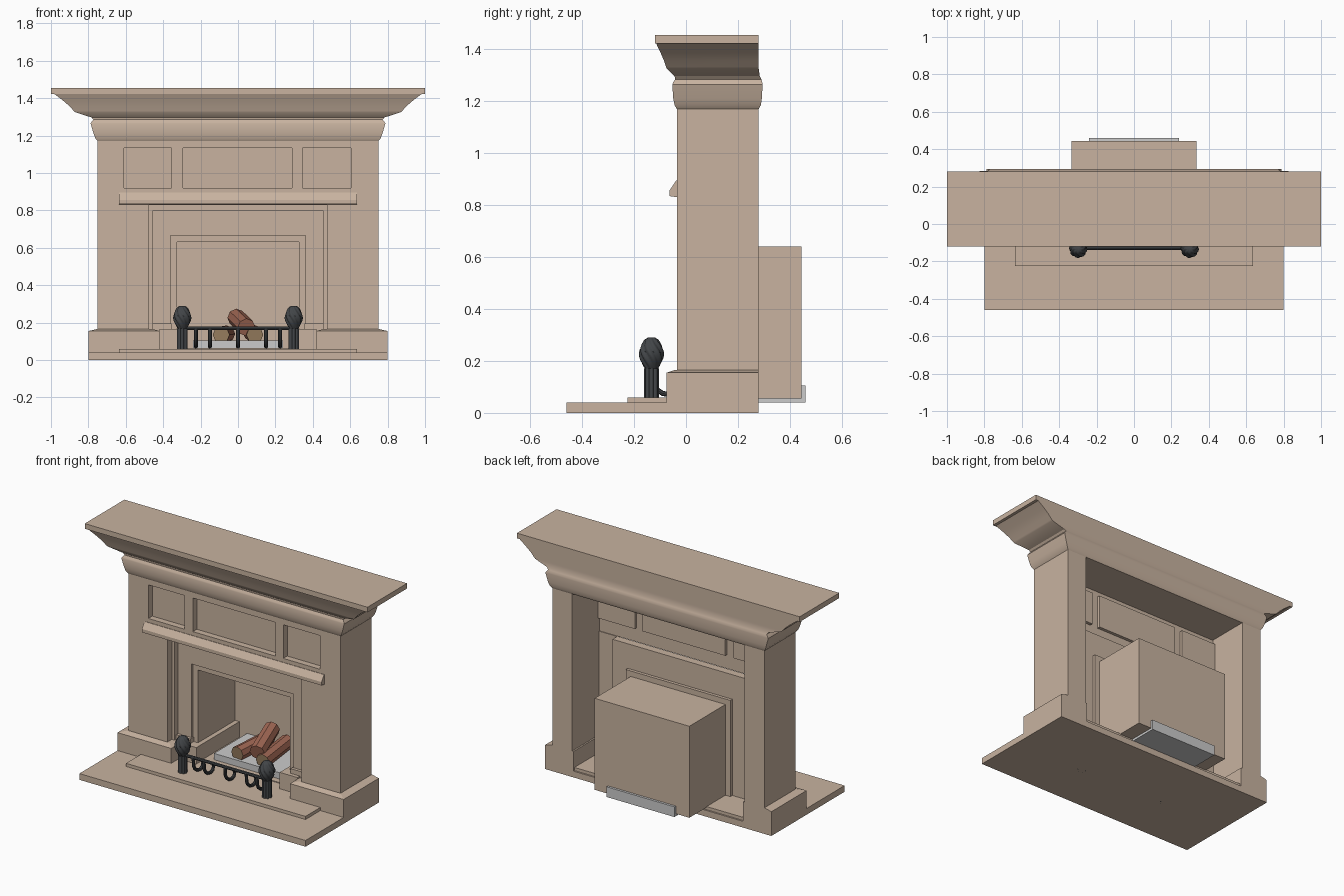
import bpy, bmesh, math
from mathutils import Vector

if "Cube" in bpy.data.objects:
    bpy.data.objects.remove(bpy.data.objects["Cube"])


def material(name, rgb):
    m = bpy.data.materials.new(name)
    m.diffuse_color = (*rgb, 1)
    m.use_nodes = True
    m.node_tree.nodes["Principled BSDF"].inputs["Base Color"].default_value = m.diffuse_color
    return m


STONE = material("stone", (0.58, 0.45, 0.35))
IRON = material("iron", (0.055, 0.06, 0.065))
BARK = material("bark", (0.36, 0.14, 0.09))
WOOD = material("cut_wood", (0.30, 0.20, 0.11))


def finish(name, bm, mat=STONE, smooth=None):
    bmesh.ops.recalc_face_normals(bm, faces=bm.faces)
    me = bpy.data.meshes.new(name)
    bm.to_mesh(me)
    bm.free()
    ob = bpy.data.objects.new(name, me)
    bpy.context.collection.objects.link(ob)
    if mat:
        me.materials.append(mat)
    if smooth:
        bpy.ops.object.select_all(action='DESELECT')
        bpy.context.view_layer.objects.active = ob
        ob.select_set(True)
        bpy.ops.object.shade_smooth_by_angle(angle=math.radians(smooth))
    return ob


def loft(name, rings, mat=STONE, smooth=None):
    """Skin closed rings of points and cap both ends."""
    bm = bmesh.new()
    vs = [[bm.verts.new(p) for p in r] for r in rings]
    n = len(vs[0])
    for a, b in zip(vs, vs[1:]):
        for i in range(n):
            j = (i + 1) % n
            bm.faces.new((a[i], a[j], b[j], b[i]))
    bm.faces.new(vs[0])
    bm.faces.new(vs[-1])
    return finish(name, bm, mat, smooth)


def rect(x0, x1, y0, y1, z):
    return [(x0, y0, z), (x1, y0, z), (x1, y1, z), (x0, y1, z)]


def box(name, x0, x1, y0, y1, z0, z1, mat=STONE):
    return loft(name, [rect(x0, x1, y0, y1, z0), rect(x0, x1, y0, y1, z1)], mat)


def arch(name, xo, zo, xi, zi, y0, y1, zb):
    """Upside-down U frame around the fire opening."""
    prof = [(-xo, zb), (-xo, zo), (xo, zo), (xo, zb), (xi, zb), (xi, zi), (-xi, zi), (-xi, zb)]
    return loft(name, [[(x, y, z) for x, z in prof] for y in (y0, y1)])


def tube(name, pts, r, mat=IRON, sides=8):
    rings = []
    P = [Vector(p) for p in pts]
    for i, p in enumerate(P):
        t = (P[min(i + 1, len(P) - 1)] - P[max(i - 1, 0)]).normalized()
        up = Vector((1, 0, 0)) if abs(t.x) < 0.8 else Vector((0, 0, 1))
        u = t.cross(up).normalized()
        w = t.cross(u)
        rings.append([p + r * (math.cos(a) * u + math.sin(a) * w)
                      for a in (2 * math.pi * k / sides for k in range(sides))])
    return loft(name, rings, mat, 40)


# Hearth
box("hearth_slab", -0.80, 0.80, -0.46, 0.28, 0, 0.04)
box("hearth_step", -0.635, 0.635, -0.225, 0.27, 0.04, 0.06)


# Plinths, columns and inner pilasters, mirrored
def sided(s, a, b):
    return (a, b) if s > 0 else (-b, -a)


for s, side in ((-1, "left"), (1, "right")):
    o0, o1 = sided(s, 0.60, 0.80)
    t0, t1 = sided(s, 0.60, 0.755)
    loft(f"plinth_{side}", [rect(o0, o1, -0.075, 0.28, 0.04), rect(o0, o1, -0.075, 0.28, 0.155),
                            rect(t0, t1, -0.04, 0.28, 0.166)])
    o0, o1 = sided(s, 0.42, 0.60)
    t0, t1 = sided(s, 0.455, 0.60)
    loft(f"inner_plinth_{side}", [rect(o0, o1, -0.075, 0.02, 0.04), rect(o0, o1, -0.075, 0.02, 0.155),
                                  rect(t0, t1, -0.04, 0.02, 0.166)])
    box(f"column_{side}", *sided(s, 0.61, 0.75), -0.035, 0.28, 0.16, 1.175)
    box(f"pilaster_{side}", *sided(s, 0.475, 0.61), -0.035, 0.01, 0.16, 0.83)
    box(f"surround_base_{side}", *sided(s, 0.355, 0.475), 0.025, 0.06, 0.04, 0.195)
    box(f"jamb_base_{side}", *sided(s, 0.30, 0.42), 0.0, 0.06, 0.04, 0.165)
    box(f"firebox_kerb_{side}", *sided(s, 0.295, 0.33), 0.0, 0.44, 0.06, 0.165)

# Frieze with three recessed panels
PANELS = [(-0.61, -0.355), (-0.295, 0.29), (0.345, 0.605)]
xs = [-0.61] + [v for p in PANELS for v in p] + [0.61]
box("frieze_top_rail", -0.61, 0.61, -0.035, 0.005, 1.135, 1.175)
box("frieze_bottom_rail", -0.61, 0.61, -0.035, 0.005, 0.83, 0.92)
for i in (2, 4, 6):
    box("frieze_stile", xs[i], xs[i + 1], -0.035, 0.005, 0.92, 1.135)
for a, b in PANELS:
    box("frieze_panel", a, b, 0.005, 0.025, 0.92, 1.135)

# Small shelf moulding above the opening
shelf = [(-0.03, 0.895), (-0.038, 0.895), (-0.063, 0.857), (-0.063, 0.835), (-0.03, 0.83)]
loft("shelf_moulding", [[(x, y, z) for y, z in shelf] for x in (-0.635, 0.635)])

# Stepped surround and firebox
arch("surround_outer_frame", 0.478, 0.832, 0.455, 0.80, 0.01, 0.06, 0.06)
arch("surround_panel", 0.47, 0.82, 0.36, 0.665, 0.045, 0.06, 0.06)
arch("surround_inner_frame", 0.37, 0.675, 0.335, 0.64, 0.06, 0.08, 0.06)
box("firebox_back", -0.335, 0.335, 0.435, 0.445, 0.06, 0.64)
box("firebox_top", -0.335, 0.335, 0.06, 0.445, 0.63, 0.64)
box("firebox_floor", -0.335, 0.335, 0.06, 0.445, 0.055, 0.065)
for s, side in ((-1, "left"), (1, "right")):
    box(f"firebox_wall_{side}", *sided(s, 0.325, 0.335), 0.06, 0.445, 0.06, 0.64)
box("ash_tray", -0.24, 0.24, 0.10, 0.46, 0.04, 0.105, None)

# Crown moulding: half width, front, back, height
CROWN = [(0.75, -0.035, 0.28, 1.17), (0.762, -0.044, 0.288, 1.185), (0.772, -0.049, 0.292, 1.21),
         (0.788, -0.053, 0.295, 1.265), (0.784, -0.05, 0.294, 1.272), (0.773, -0.042, 0.29, 1.285),
         (0.783, -0.044, 0.284, 1.297), (0.87, -0.073, 0.28, 1.325), (0.878, -0.077, 0.28, 1.332),
         (0.90, -0.085, 0.28, 1.357), (0.935, -0.098, 0.28, 1.387), (0.985, -0.116, 0.28, 1.425)]
loft("crown_moulding", [rect(-w, w, f, b, z) for w, f, b, z in CROWN], smooth=30)
box("mantel_top", -1, 1, -0.12, 0.28, 1.422, 1.455)


# Andirons: fluted post and twisted finial
def fluted(name, cx, cy, prof, depth, lobes, twist, n=48):
    z0 = prof[0][1]
    rings = []
    for r, z in prof:
        rings.append([(cx + r * k * math.cos(a), cy + r * k * math.sin(a), z)
                      for a in (2 * math.pi * i / n for i in range(n))
                      for k in (1 - depth + depth * abs(math.cos(lobes / 2 * (a + twist * (z - z0)))),)])
    loft(name, rings, IRON, 50)


bulb = [(0.028 + 0.020 * math.sin(math.pi * t) - 0.02 * t * t, 0.165 + 0.125 * t)
        for t in (i / 16 for i in range(17))]
bulb = [(0.022 + 0.027 * math.sin(math.pi * min(1, (z - 0.165) / 0.125)) - 0.008 * (z > 0.285), z)
        for r, z in bulb]
for s in (-1, 1):
    fluted("andiron_post", 0.298 * s, -0.133, [(0.029, 0.0), (0.029, 0.17)], 0.22, 8, 0)
    fluted("andiron_finial", 0.298 * s, -0.133, bulb, 0.22, 8, 14)

# Fender rail and curled bars
tube("fender_rail", [(-0.285, -0.13, 0.17), (0.285, -0.13, 0.17)], 0.010)
HOOK = [(-0.13, 0.17), (-0.127, 0.115), (-0.113, 0.09), (-0.09, 0.075), (-0.062, 0.070),
        (-0.04, 0.080), (-0.032, 0.10), (-0.042, 0.118)]
for x in (-0.225, -0.15, 0, 0.15, 0.225):
    tube("fender_bar", [(x, y, z) for y, z in HOOK], 0.010)

# Logs with pale cut ends
for a, b, r in [((-0.09, 0.12, 0.135), (-0.06, 0.40, 0.14), 0.045),
                ((0.09, 0.12, 0.135), (0.07, 0.40, 0.15), 0.045),
                ((0.045, 0.13, 0.175), (-0.01, 0.36, 0.228), 0.048)]:
    log = tube("log", [a, b], r, BARK, 8)
    log.data.materials.append(WOOD)
    for f in log.data.polygons:
        f.use_smooth = False
        if len(f.vertices) > 4 and f.center.z < 0.16:
            f.material_index = 1
